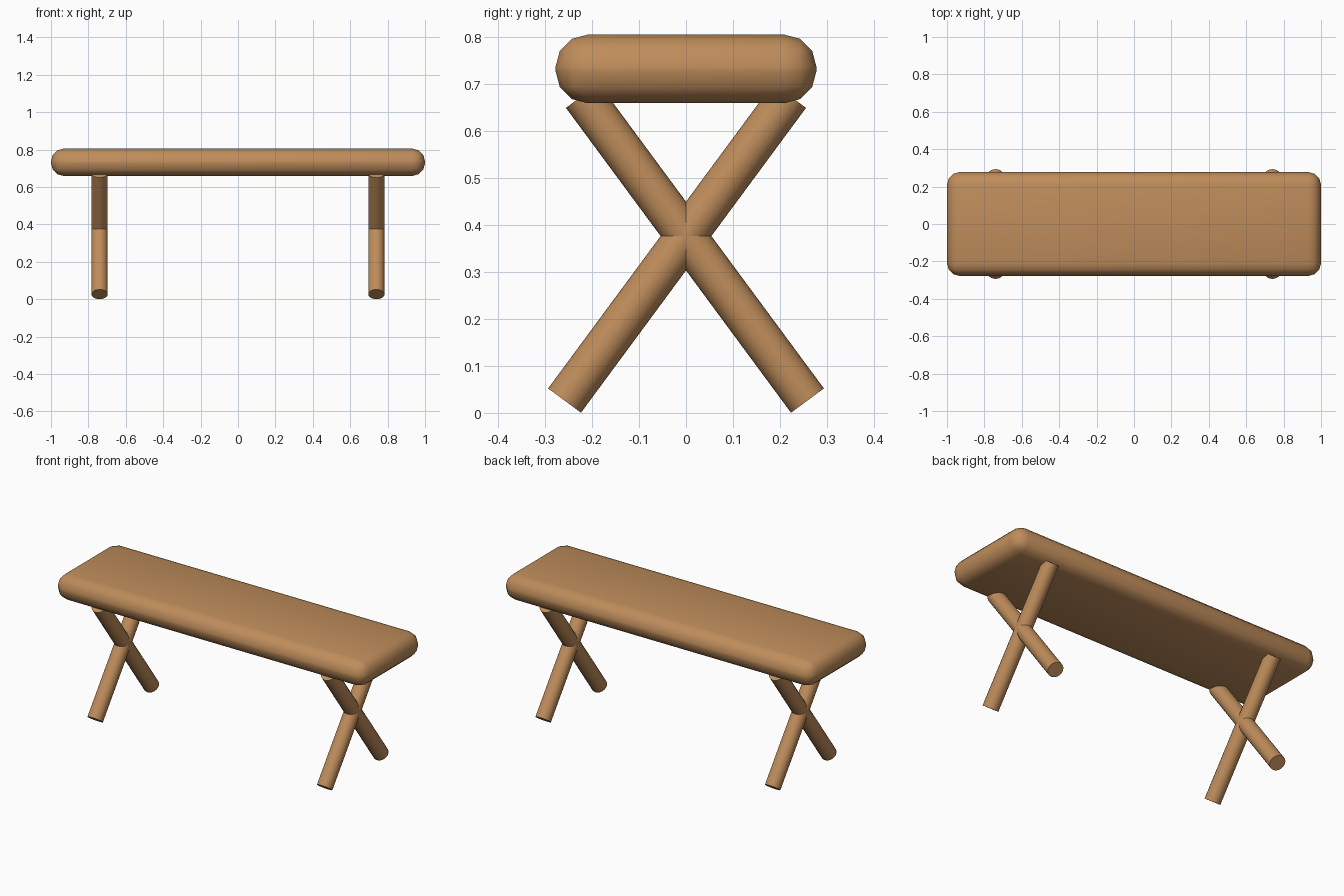
import bpy, math
from mathutils import Vector

if "Cube" in bpy.data.objects:
    bpy.data.objects.remove(bpy.data.objects["Cube"])

wood = bpy.data.materials.new("warm wood")
wood.diffuse_color = (0.52, 0.265, 0.105, 1)
wood.use_nodes = True
wood.node_tree.nodes["Principled BSDF"].inputs["Base Color"].default_value = wood.diffuse_color

# Seat: slab with generously rounded edges
bpy.ops.mesh.primitive_cube_add(size=1, location=(0, 0, 0.732))
seat = bpy.context.object
seat.name = "seat"
seat.dimensions = (2.0, 0.555, 0.146)
bpy.ops.object.transform_apply(location=False, rotation=False, scale=True)
bev = seat.modifiers.new("round edges", 'BEVEL')
bev.width = 0.068
bev.segments = 3
bev.limit_method = 'NONE'
bpy.ops.object.modifier_apply(modifier=bev.name)
bpy.ops.object.shade_smooth()
seat.data.materials.append(wood)


def leg(name, x, side):
    """Round leg leaning across the bench, from the floor to the seat."""
    a = Vector((x, side * 0.2585, 0.0262))
    b = Vector((x, -side * 0.2205, 0.675))
    d = b - a
    bpy.ops.mesh.primitive_cylinder_add(vertices=20, radius=0.0435,
                                        depth=d.length, location=(a + b) / 2)
    ob = bpy.context.object
    ob.name = name
    ob.rotation_euler = (math.atan2(-d.y, d.z), 0, 0)
    bpy.ops.object.shade_smooth_by_angle(angle=math.radians(40))
    ob.data.materials.append(wood)


# Two crossed leg pairs
for x, end in ((-0.74, "left"), (0.74, "right")):
    for side, face in ((-1, "front"), (1, "back")):
        leg(f"{end}_{face}_leg", x, side)
